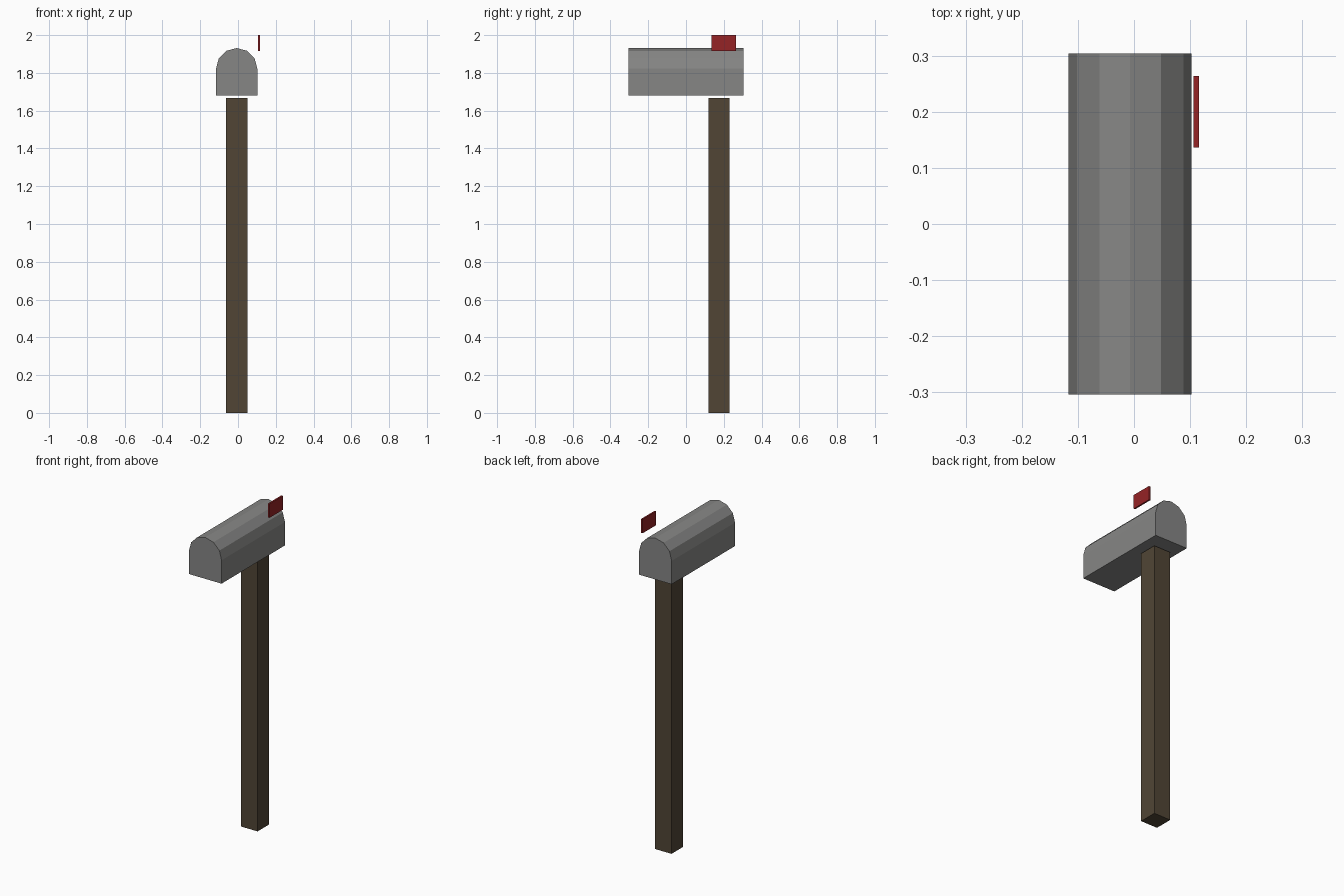
import bpy
import bmesh
from math import cos, sin, pi

default = bpy.data.objects.get("Cube")
if default:
    bpy.data.objects.remove(default, do_unlink=True)


def material(name, color):
    mat = bpy.data.materials.new(name)
    mat.use_nodes = True
    mat.diffuse_color = (*color, 1)
    mat.node_tree.nodes["Principled BSDF"].inputs["Base Color"].default_value = (*color, 1)
    return mat


def prism(name, profile, y0, y1, mat):
    """Extrude an x-z profile from y0 to y1."""
    bm = bmesh.new()
    face = bm.faces.new([bm.verts.new((x, y0, z)) for x, z in profile])
    new = bmesh.ops.extrude_face_region(bm, geom=[face])["geom"]
    bmesh.ops.translate(bm, vec=(0, y1 - y0, 0),
                        verts=[g for g in new if isinstance(g, bmesh.types.BMVert)])
    bmesh.ops.recalc_face_normals(bm, faces=bm.faces)
    mesh = bpy.data.meshes.new(name)
    bm.to_mesh(mesh)
    bm.free()
    mesh.materials.append(mat)
    obj = bpy.data.objects.new(name, mesh)
    bpy.context.collection.objects.link(obj)
    return obj


def rect(x0, x1, z0, z1):
    return [(x0, z0), (x1, z0), (x1, z1), (x0, z1)]


grey = material("grey metal", (0.24, 0.24, 0.235))
brown = material("dark wood", (0.082, 0.06, 0.036))
red = material("red paint", (0.30, 0.017, 0.019))

center, radius, spring, bottom = -0.007, 0.1095, 1.822, 1.68

# Square post towards the back
prism("post", rect(center - 0.056, center + 0.056, 0, 1.668), 0.118, 0.229, brown)

# Box with a six-sided arched roof
arch = [(center + radius * cos(i * pi / 6), spring + radius * sin(i * pi / 6))
        for i in range(7)]
prism("mailbox_body", [(center - radius, bottom), (center + radius, bottom)] + arch,
      -0.304, 0.304, grey)

# Raised flag on the left side
prism("flag", rect(0.106, 0.116, 1.915, 2.0), 0.136, 0.264, red)
